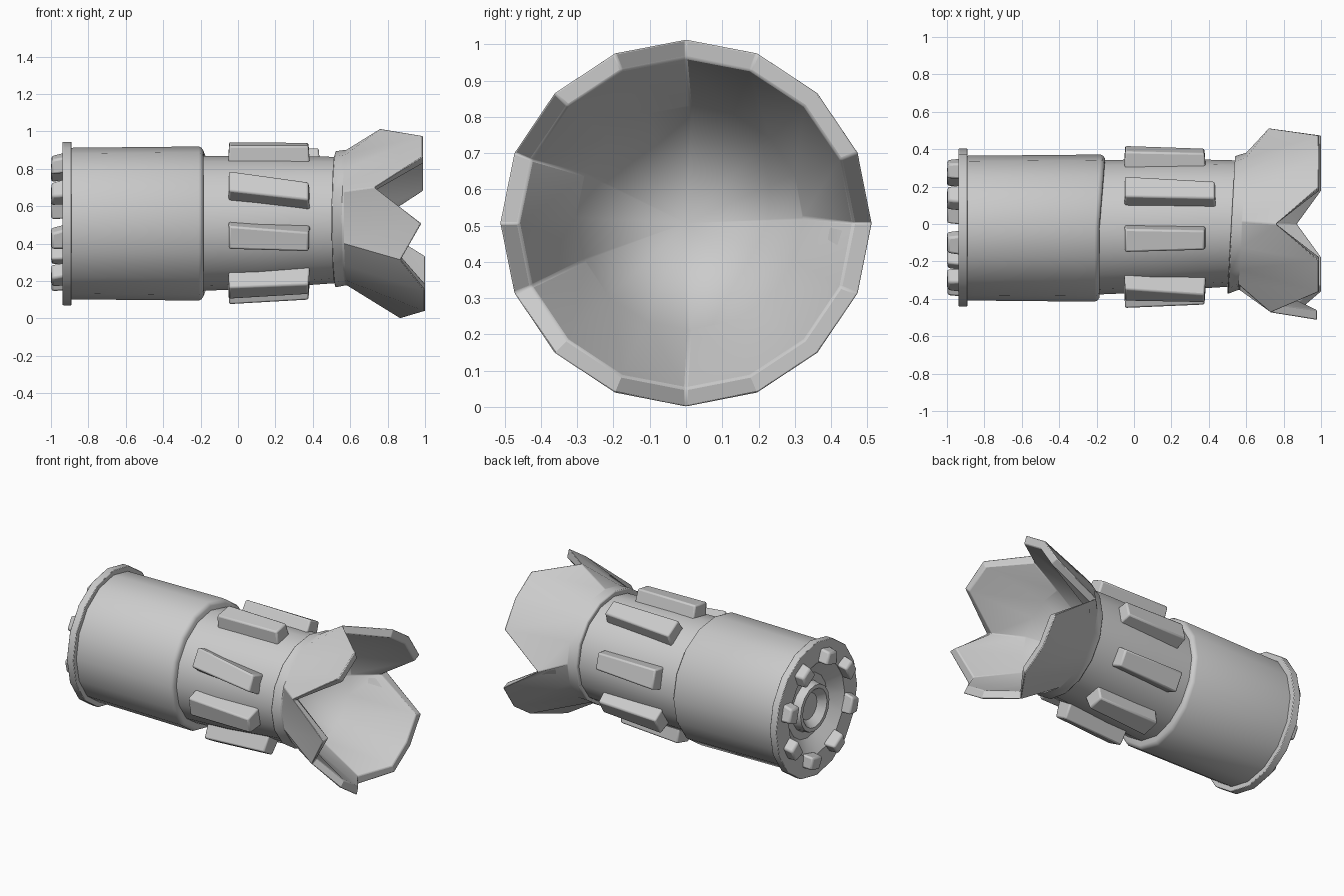
import bpy, bmesh, math
from mathutils import Matrix, Vector

cube = bpy.data.objects.get("Cube")
if cube:
    bpy.data.objects.remove(cube, do_unlink=True)

SIDES = 16
STEP = 2 * math.pi / SIDES
MID = 0.507

grey = bpy.data.materials.new("plain_grey")
grey.use_nodes = True
colour = (0.6, 0.6, 0.6, 1)
grey.diffuse_color = colour
grey.node_tree.nodes["Principled BSDF"].inputs["Base Color"].default_value = colour


def finish(name, bm, bevel=0, angle=35):
    """Turn a bmesh into a shaded object, with optional softened edges."""
    bmesh.ops.recalc_face_normals(bm, faces=bm.faces)
    mesh = bpy.data.meshes.new(name)
    bm.to_mesh(mesh)
    bm.free()
    mesh.materials.append(grey)
    obj = bpy.data.objects.new(name, mesh)
    bpy.context.collection.objects.link(obj)
    bpy.ops.object.select_all(action="DESELECT")
    obj.select_set(True)
    bpy.context.view_layer.objects.active = obj
    bpy.ops.object.shade_smooth_by_angle(angle=math.radians(angle))
    if bevel:
        mod = obj.modifiers.new("soft_edges", "BEVEL")
        mod.width = bevel
        mod.segments = 2
        mod.limit_method = "ANGLE"
        mod.angle_limit = math.radians(40)
    return obj


def lathe(name, profile, y=0, squash=1, bevel=0, angle=35):
    """Loft rings of (x, radius, y shift, z shift); x may be a list, one per side."""
    bm = bmesh.new()
    rings = []
    for x, r, *shift in profile:
        dy, dz = shift or (0, 0)
        xs = x if isinstance(x, list) else [x] * SIDES
        if r == 0:
            rings.append([bm.verts.new((xs[0], y + dy, MID + dz))] * SIDES)
        else:
            rings.append([bm.verts.new((xs[i], y + dy + squash * r * math.sin(i * STEP),
                                        MID + dz + r * math.cos(i * STEP)))
                          for i in range(SIDES)])
    for a, b in zip(rings, rings[1:]):
        for i in range(SIDES):
            j = (i + 1) % SIDES
            corners = list(dict.fromkeys((a[i], a[j], b[j], b[i])))
            bm.faces.new(corners)
    return finish(name, bm, bevel, angle)


def radial_block(name, turns, xs, inner, outers, halves, y, bevel):
    """Tapered block on the barrel; each pair holds its rear and front values."""
    bm = bmesh.new()
    bmesh.ops.create_cube(bm, size=2)
    for v in bm.verts:
        end, top = int(v.co.x > 0), v.co.z > 0
        inset = 0.012 if top else 0
        p = Vector((xs[end] - inset * (end - 0.3),
                    v.co.y * (halves[end] - inset), outers[end] if top else inner))
        spin = Matrix.Rotation(-math.radians(turns[end]), 3, "X")
        v.co = spin @ p + Vector((0, y, MID + 0.01 * end))
    return finish(name, bm, bevel)


# Rear barrel with a rounded front lip, slightly skewed on one side
skew = [0.03 * max(0, math.sin(i * STEP)) for i in range(SIDES)]
lip = [[x + s for s in skew] for x in (-0.21, -0.195, -0.185)]
lathe("rear_barrel", [(-0.9, 0.405), (lip[0], 0.412), (lip[1], 0.405),
                      (lip[2], 0.39), (lip[2], 0.3)], y=-0.022, squash=0.955, angle=40)

# Neck, slightly tapered and tilted
lathe("neck", [(-0.22, 0), (-0.22, 0.36, -0.018, 0), (0.1, 0.355, -0.01, 0.005),
               (0.35, 0.345, 0, 0.014), (0.56, 0.336, 0.004, 0.02)])

# Rear flange with a dished back
lathe("rear_flange", [(-0.89, 0.38), (-0.89, 0.437), (-0.938, 0.437), (-0.938, 0.3),
                      (-0.87, 0.21), (-0.87, 0)], y=-0.019, squash=0.965, bevel=0.004)

# Nozzle ring in the dish
lathe("rear_nozzle", [(-0.865, 0.16), (-0.925, 0.15), (-0.925, 0.125),
                      (-0.88, 0.085), (-0.88, 0)], y=-0.019)

# Ribs round the neck, some a little crooked, and lugs round the flange
crooked = {30: (30, 28), 300: (302, 293), 255: (260, 255), 345: (350, 350)}
for n in range(8):
    turn = 30 + 45 * n
    length = 0.44 if n == 0 else 0.385
    radial_block(f"neck_rib_{n + 1}", crooked.get(turn, (turn, turn)), (-0.052, length),
                 0.3, (0.432, 0.42), (0.074, 0.064), -0.014, 0.01)
    radial_block(f"flange_lug_{n + 1}", (turn, turn), (-1.0, -0.92),
                 0.285, (0.365, 0.37), (0.055, 0.065), -0.019, 0.012)

# Flared mouth: off-centre collar, broken petal-like rim, funnel inside
rim = [0.76, 0.99, 0.99, 0.99, 0.72, 1.0, 1.0, 1.0,
       0.87, 1.0, 1.0, 0.87, 0.98, 0.73, 0.99, 0.99]
collar = [0.52 + 0.02 * math.sin(i * STEP) for i in range(SIDES)]
throat = [x + 0.06 for x in collar]
lathe("flared_mouth", [(collar, 0.31, 0, 0.02), (collar, 0.364, -0.006, 0.022),
                       (throat, 0.362, 0.015, 0.033), (rim, 0.508), (rim, 0.455),
                       (0.6, 0.31, 0.01, 0.015), (0.15, 0)],
      squash=1.012, bevel=0.006, angle=32)
